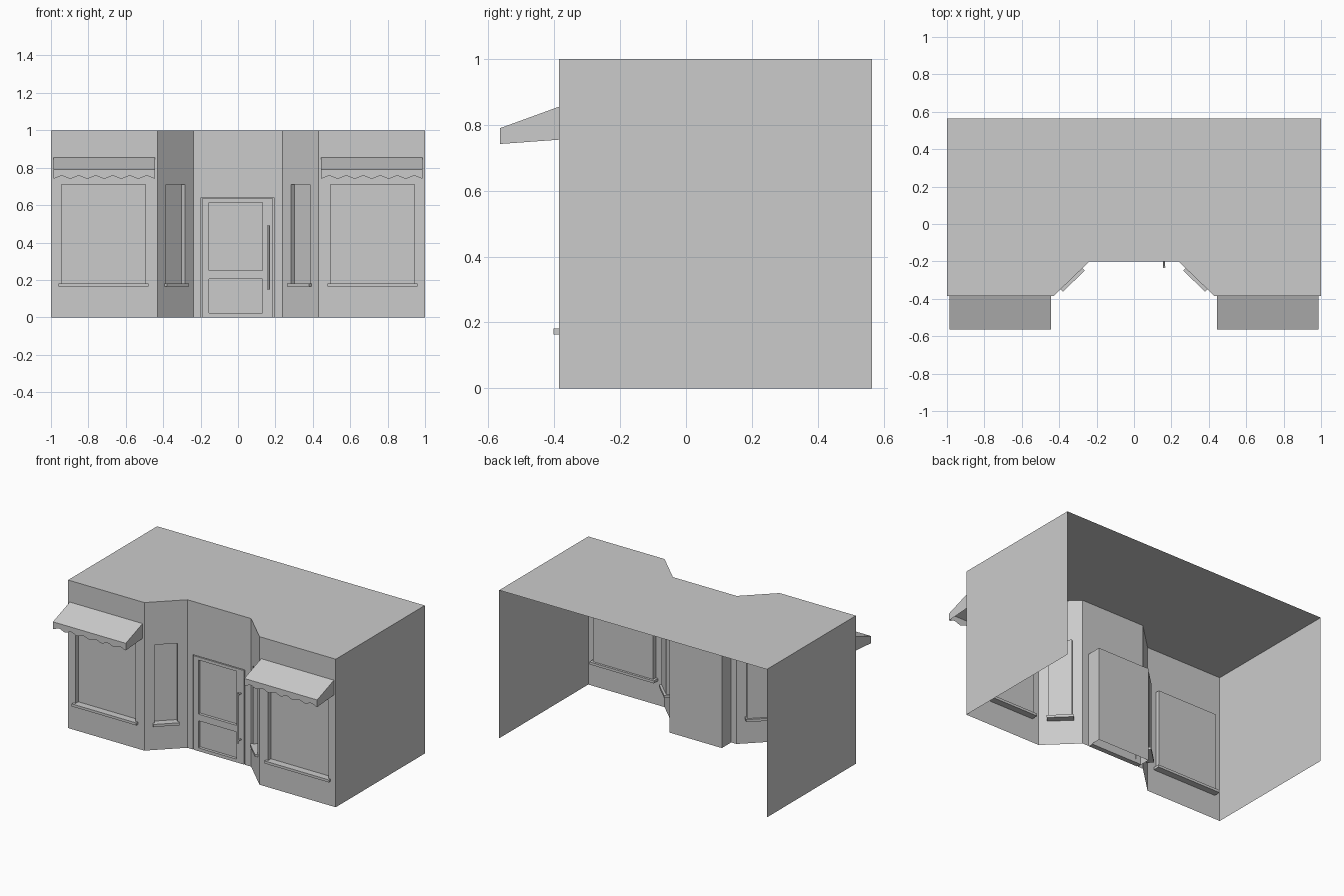
import bpy, bmesh, math
from mathutils import Vector

if "Cube" in bpy.data.objects:
    bpy.data.objects.remove(bpy.data.objects["Cube"])

H = 1.0
BACK, FRONT, RECESS = 0.565, -0.385, -0.20


def finish(bm, name, smooth=False):
    bmesh.ops.remove_doubles(bm, verts=bm.verts, dist=1e-5)
    me = bpy.data.meshes.new(name)
    bm.to_mesh(me)
    bm.free()
    ob = bpy.data.objects.new(name, me)
    bpy.context.collection.objects.link(ob)
    if smooth:
        for p in me.polygons:
            p.use_smooth = len(p.vertices) == 4
    return ob


def face(bm, pts):
    bm.faces.new([bm.verts.new(p) for p in pts])


class Frame:
    """Local axes of a wall: u along it, d outward, z up."""
    def __init__(self, a, b):
        self.a = Vector((*a, 0))
        self.t = Vector((*b, 0)) - self.a
        self.length = self.t.length
        self.t.normalize()
        self.n = Vector((self.t.y, -self.t.x, 0))

    def at(self, u, d, z):
        return self.a + self.t * u + self.n * d + Vector((0, 0, z))


def quad(bm, f, u0, u1, z0, z1, d=0.0):
    face(bm, [f.at(u0, d, z0), f.at(u1, d, z0), f.at(u1, d, z1), f.at(u0, d, z1)])


def box(bm, f, u0, u1, d0, d1, z0, z1):
    m = bmesh.ops.create_cube(bm, size=1)["verts"]
    for v in m:
        c = v.co.copy()
        v.co = f.at(u0 + (c.x + .5) * (u1 - u0), d1 + (c.y + .5) * (d0 - d1),
                    z0 + (c.z + .5) * (z1 - z0))


def wall_with_pocket(bm, f, u0, u1, z0, z1, depth):
    L = f.length
    # wall around the opening
    quad(bm, f, 0, u0, 0, H)
    quad(bm, f, u1, L, 0, H)
    quad(bm, f, u0, u1, z1, H)
    if z0 > 0:
        quad(bm, f, u0, u1, 0, z0)
        face(bm, [f.at(u0, 0, z0), f.at(u1, 0, z0), f.at(u1, -depth, z0), f.at(u0, -depth, z0)])
    # reveals
    face(bm, [f.at(u0, 0, z0), f.at(u0, -depth, z0), f.at(u0, -depth, z1), f.at(u0, 0, z1)])
    face(bm, [f.at(u1, -depth, z0), f.at(u1, 0, z0), f.at(u1, 0, z1), f.at(u1, -depth, z1)])
    face(bm, [f.at(u0, -depth, z1), f.at(u1, -depth, z1), f.at(u1, 0, z1), f.at(u0, 0, z1)])
    # back of the pocket
    quad(bm, f, u0, u1, z0, z1, -depth)


# building shell: open back, recessed entrance
plan = [(-1, BACK), (-1, FRONT), (-.43, FRONT), (-.238, RECESS)]
plan += [(-x, y) for x, y in reversed(plan)]
walls = [Frame(a, b) for a, b in zip(plan, plan[1:])]
side_l, front_l, angle_l, entry, angle_r, front_r, side_r = walls

bm = bmesh.new()
for f in (side_l, side_r):
    quad(bm, f, 0, f.length, 0, H)
windows = []
for f, half, mid, name in ((front_l, .225, .28, "left"), (front_r, .225, .29, "right"),
                           (angle_l, .072, angle_l.length / 2, "left_angled"),
                           (angle_r, .072, angle_r.length / 2, "right_angled")):
    wall_with_pocket(bm, f, mid - half, mid + half, .175, .71, .03)
    windows.append((f, half, mid, name))
wall_with_pocket(bm, entry, .04, .43, 0, .64, .10)
face(bm, [(x, y, H) for x, y in plan])
finish(bm, "building_shell")

# window sills
for f, half, mid, name in windows:
    e = .016 if half > .1 else .009
    bm = bmesh.new()
    box(bm, f, mid - half - e, mid + half + e, -.045, .018, .164, .181)
    finish(bm, name + "_window_sill")

# door: stiles, rails and two inset panels
door = Frame((0, RECESS), (1, RECESS))
bm = bmesh.new()
for u0, u1, z0, z1 in ((-.192, -.155, 0, .635), (.13, .186, 0, .635),
                       (-.155, .13, .615, .635), (-.155, .13, .205, .25),
                       (-.155, .13, 0, .022)):
    box(bm, door, u0, u1, -.032, .001, z0, z1)
finish(bm, "door_frame")
bm = bmesh.new()
for z0, z1 in ((.022, .205), (.25, .615)):
    box(bm, door, -.155, .13, -.03, -.018, z0, z1)
finish(bm, "door_panels")


# door handle
def rod(bm, a, b, r):
    a, b = Vector(a), Vector(b)
    rot = (b - a).to_track_quat('Z', 'Y').to_matrix().to_4x4()
    rot.translation = (a + b) / 2
    bmesh.ops.create_cone(bm, cap_ends=True, segments=12, radius1=r, radius2=r,
                          depth=(b - a).length, matrix=rot)


bm = bmesh.new()
rod(bm, (.161, -.23, .15), (.161, -.23, .49), .0065)
for z in (.165, .475):
    rod(bm, (.161, RECESS, z), (.161, -.23, z), .005)
finish(bm, "door_handle", smooth=True)


# awnings with a scalloped valance
def awning(name, x0, x1, waves=6, steps=8):
    yb, yf = FRONT - .001, -.565
    bm = bmesh.new()
    n = waves * steps
    xs = [x0 + (x1 - x0) * i / n for i in range(n + 1)]
    zs = [.749 - .007 * math.cos(2 * math.pi * i / steps) for i in range(n + 1)]
    face(bm, [(x0, yf, .79), (x1, yf, .79), (x1, yb, .855), (x0, yb, .855)])
    face(bm, [(x0, yf, .79), *[(x, yf, z) for x, z in zip(xs, zs)], (x1, yf, .79)])
    for x in (x0, x1):
        pts = [(x, yb, .855), (x, yf, .79), (x, yf, zs[0]), (x, yb, .755)]
        face(bm, pts if x == x0 else pts[::-1])
    finish(bm, name)


awning("left_awning", -.987, -.443)
awning("right_awning", .443, .987)
